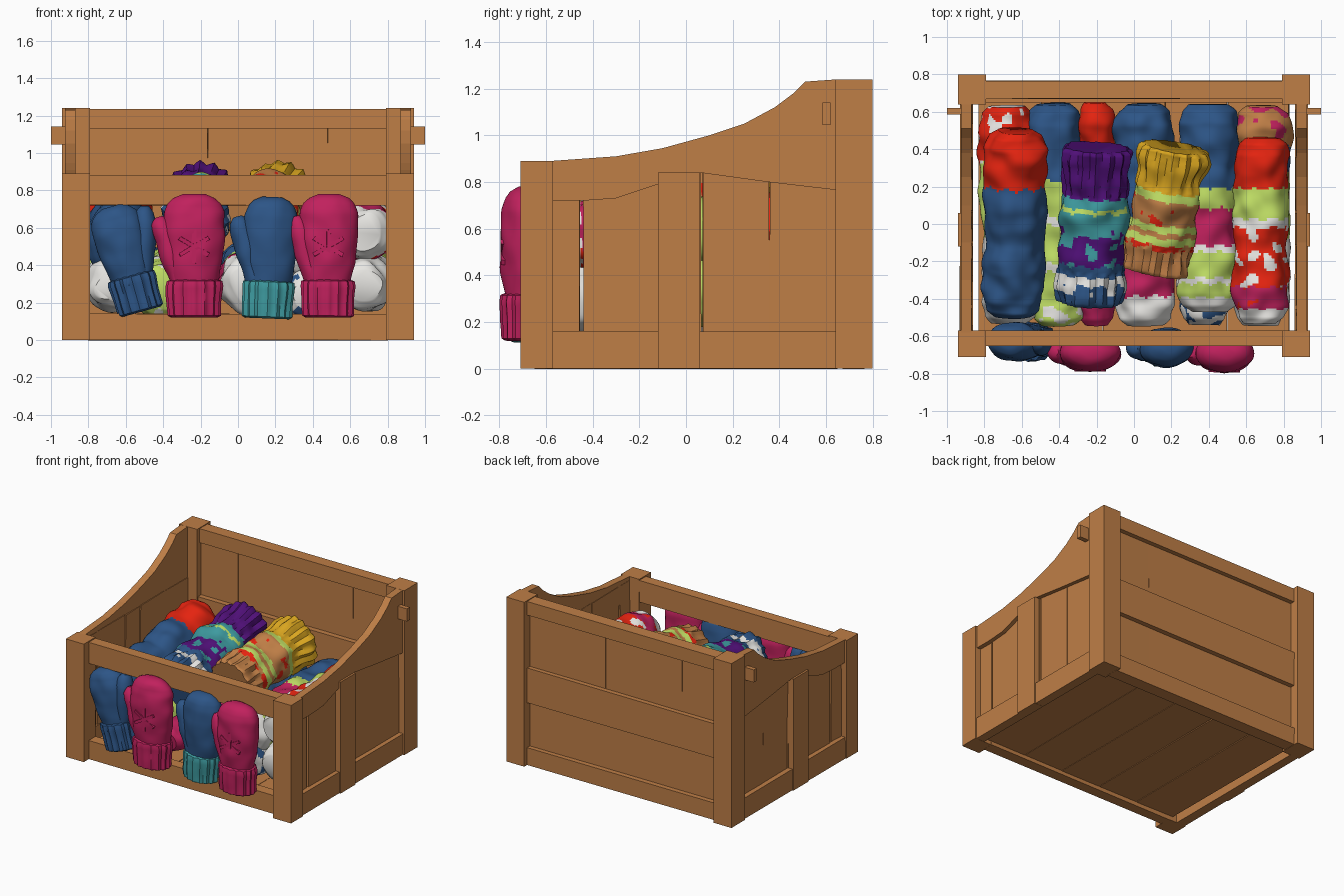
import bpy, bmesh, math, random
from mathutils import Vector, Matrix, noise

if "Cube" in bpy.data.objects:
    bpy.data.objects.remove(bpy.data.objects["Cube"])

random.seed(4)
COLOURS = {
    "wood": (0.52, 0.21, 0.062), "magenta": (0.53, 0.015, 0.11),
    "blue": (0.026, 0.091, 0.242), "teal": (0.048, 0.328, 0.352),
    "red": (0.78, 0.017, 0.005), "purple": (0.08, 0.005, 0.188),
    "yellow": (0.70, 0.38, 0.014), "lime": (0.515, 0.716, 0.127),
    "white": (0.83, 0.82, 0.79)}
MATS = {}
for cname, c in COLOURS.items():
    MATS[cname] = bpy.data.materials.new(cname)
    MATS[cname].diffuse_color = (*c, 1)
soft = []


def finish(name, bm, mats):
    bmesh.ops.recalc_face_normals(bm, faces=bm.faces)
    me = bpy.data.meshes.new(name)
    bm.to_mesh(me)
    bm.free()
    for m in mats:
        me.materials.append(MATS[m])
    ob = bpy.data.objects.new(name, me)
    bpy.context.collection.objects.link(ob)
    return ob


def box(name, x, y, z, jitter=0.0, mat="wood", M=None):
    bm = bmesh.new()
    bmesh.ops.create_cube(bm, size=1)
    for v in bm.verts:
        v.co = [(a + b) / 2 + c * abs(b - a) + random.uniform(-jitter, jitter)
                for (a, b), c in zip((x, y, z), v.co)]
    if M:
        bm.transform(M)
    return finish(name, bm, [mat])


def sample(keys, z):
    """Linear interpolation of (z, rx, ry) key rings."""
    for a, b in zip(keys, keys[1:]):
        if z <= b[0]:
            t = (z - a[0]) / (b[0] - a[0])
            return [p + (q - p) * t for p, q in zip(a[1:], b[1:])]
    return keys[-1][1:]


def loft(name, keys, colour, M, rib=lambda t: 0, lump=0.012, n=64, steps=30):
    """Round knitted form along local z; colour(t, angle, point) names each face."""
    bm = bmesh.new()
    z0, z1 = keys[0][0], keys[-1][0]
    seed = Vector([random.uniform(0, 50) for _ in range(3)])
    rings = []
    for i in range(steps + 1):
        t = i / steps
        t = t * 0.6 + 0.4 * (0.5 - 0.5 * math.cos(math.pi * t))
        z = z0 + (z1 - z0) * t
        rx, ry = sample(keys, z)
        ring = []
        for j in range(n):
            a = 2 * math.pi * j / n
            k = 1 + rib(t) * math.cos(a * 16)
            p = Vector((rx * k * math.cos(a), ry * k * math.sin(a), z))
            d = Vector((math.cos(a), math.sin(a), 0))
            ring.append(bm.verts.new(p + d * lump * noise.noise(p * 9 + seed)))
        rings.append((t, ring))
    used = []

    def paint(f, t, a, p):
        c = colour(t, a, p * 11 + seed)
        if c not in used:
            used.append(c)
        f.material_index = used.index(c)
    for (t0, r0), (t1, r1) in zip(rings, rings[1:]):
        for j in range(n):
            k = (j + 1) % n
            f = bm.faces.new((r0[j], r0[k], r1[k], r1[j]))
            paint(f, (t0 + t1) / 2, 2 * math.pi * j / n, f.calc_center_median())
    for t, r in (rings[0], rings[-1]):
        f = bm.faces.new(r)
        paint(f, t, 0, Vector((0, 0, 0)))
    bm.transform(M)
    soft.append(finish(name, bm, used))


def roll(name, p0, p1, r, stripes, cuffs=()):
    """Rolled knit from front p0 to back p1; stripes are (end, colour[, patch])."""
    p0, p1 = Vector(p0), Vector(p1)
    L = (p1 - p0).length
    prof = [(0, .6), (.03, .84), (.09, .99), (.25, 1.02), (.4, .93), (.58, 1.02),
            (.7, .95), (.91, 1.02), (.97, .86), (1, .6)]
    if any(c[0] == 0 for c in cuffs):
        prof[:3] = [(0, .93), (.02, .98), (.09, 1)]
    if any(c[1] == 1 for c in cuffs):
        prof[-3:] = [(.91, 1.04), (.98, 1.03), (1, .95)]

    def colour(t, a, p):
        w = t + 0.008 * math.sin(a * 9)
        for s in stripes:
            if w <= s[0]:
                break
        return s[2] if len(s) > 2 and noise.noise(p * 1.3) > 0.22 else s[1]
    M = Matrix.Translation(p0) @ (p1 - p0).to_track_quat('Z', 'Y').to_matrix().to_4x4()
    loft(name, [(t * L, r * k, r * k) for t, k in prof], colour, M,
         lambda t: 0.05 if any(a <= t <= b for a, b in cuffs) else 0, 0.03, steps=84)


def mitten(name, x, y, z, h, side, body, cuff, tilt=0, width=1.0, star=False):
    M = Matrix.Translation((x, y, z)) @ Matrix.Rotation(tilt, 4, 'Y')
    S = M @ Matrix.Diagonal((width, 1, 1, 1))
    loft(name + "_hand", [(.17, .125, .085), (.3, .15, .1), (.45, .165, .105),
         (h - .1, .16, .1), (h - .05, .14, .085), (h - .02, .11, .065),
         (h, .06, .03)], lambda *a: body, S)
    loft(name + "_cuff", [(0, .12, .08), (.01, .138, .098), (.17, .146, .105),
         (.2, .14, .1), (.205, .11, .08)], lambda *a: cuff, S, lambda t: .05, .006, steps=14)
    T = M @ Matrix.Translation((side * .08 * width, 0, .2)) @ Matrix.Rotation(side * .30, 4, 'Y')
    loft(name + "_thumb", [(0, .05, .06), (.15, .065, .07), (.27, .06, .065),
         (.33, .045, .045), (.355, .02, .02)], lambda *a: body, T, n=32, steps=16)
    if star:   # raised knitted star
        for k in range(3):
            R = M @ Matrix.Translation((0, -.095, .38)) @ Matrix.Rotation(k * math.pi / 3, 4, 'Y')
            box(name + "_star", (-.011, .011), (-.008, .008), (-.09, .09), 0.002, body, R)


# Corner posts, side walls and pegs
curve = [(-.58, .89), (-.3, .91), (-.1, .945), (.1, 1.0), (.25, 1.05), (.38, 1.12),
         (.46, 1.18), (.51, 1.23), (.65, 1.24)]
under = [(.65, .765), (.35, .80), (.06, .84), (-.12, .79), (-.3, .73), (-.44, .72), (-.58, .72)]
for s in (-1, 1):
    X = lambda a, b: (min(s * a, s * b), max(s * a, s * b))
    box("front_post", X(.79, .94), (-.71, -.57), (0, .89))
    box("back_post", X(.79, .94), (.64, .8), (0, 1.24))
    box("side_bottom_rail", X(.86, .93), (-.58, .65), (0, .16), .002)
    box("side_batten", X(.87, .94), (-.12, .06), (0, .84))
    for a, b in ((-.57, -.452), (-.437, -.118), (-.11, .062), (.07, .355), (.36, .64)):
        box("side_board", X(.865, .895), (a, b), (.1, .86), .004)
    box("side_peg", X(.88, 1.0), (.585, .62), (1.045, 1.14))
    bm = bmesh.new()
    f = bm.faces.new([bm.verts.new((s * .87, y, z)) for y, z in curve + under])
    ex = bmesh.ops.extrude_face_region(bm, geom=[f])
    bmesh.ops.translate(bm, vec=(s * .055, 0, 0),
                        verts=[v for v in ex["geom"] if isinstance(v, bmesh.types.BMVert)])
    finish("side_curved_rail", bm, ["wood"])

# Front and back rails
box("front_bottom_rail", (-.8, .8), (-.65, -.57), (0, .14), .002)
box("front_top_rail", (-.8, .8), (-.65, -.57), (.72, .88), .002)
box("back_bottom_rail", (-.8, .8), (.67, .765), (0, .13), .002)
box("back_middle_rail", (-.8, .8), (.65, .765), (.47, .73), .002)
box("back_top_rail", (-.8, .8), (.67, .765), (1.13, 1.235), .002)

# Back boards and floor boards
for i in range(5):
    a = -.8 + i * .32
    box("back_board", (a, a + .319), (.69, .73), (.05, 1.17), .002)
    a = -.83 + i * .332
    box("floor_board", (a + .002, a + .33), (-.6, .68), (.03, .08), .003)

# Lower layer of rolled knitwear
roll("low_roll_left", (-.66, -.53, .29), (-.68, .63, .36), .15,
     [(.4, "white"), (.75, "lime"), (1, "red", "white")])
roll("low_roll_lime", (-.40, -.54, .26), (-.43, .64, .36), .15,
     [(.12, "lime", "white"), (.25, "lime"), (.29, "white"), (.46, "lime"),
      (.5, "white"), (.66, "lime"), (1, "blue")])
roll("low_roll_red", (-.20, -.54, .25), (-.2, .65, .38), .1,
     [(.3, "magenta"), (.6, "white"), (1, "red")])
roll("low_roll_magenta", (.06, -.54, .29), (.05, .64, .38), .16,
     [(.14, "white"), (.35, "magenta"), (.5, "lime"), (1, "blue")])
roll("low_roll_right", (.68, -.54, .29), (.69, .63, .38), .145,
     [(.4, "white"), (.7, "lime"), (.82, "blue"), (1, "wood", "magenta")])
roll("low_roll_white", (.38, -.54, .24), (.4, .55, .24), .14,
     [(.14, "white", "blue"), (1, "white")])

# Middle and upper rolls
roll("middle_roll_lime", (.40, -.47, .44), (.40, .64, .46), .16,
     [(.07, "white"), (.14, "lime"), (.17, "white"), (.29, "lime"), (.32, "white"),
      (.5, "magenta"), (.6, "lime"), (1, "blue")])
roll("left_roll", (-.65, -.49, .5), (-.63, .5, .68), .168,
     [(.70, "blue"), (1, "red")])
roll("right_roll", (.68, -.53, .57), (.68, .46, .61), .147,
     [(.08, "white"), (.2, "magenta", "red"), (.52, "red", "white"), (.57, "white"),
      (.73, "lime"), (1, "red")])
roll("purple_roll", (-.24, -.42, .62), (-.2, .41, .77), .178,
     [(.08, "blue"), (.14, "white", "blue"), (.19, "white"), (.26, "blue"),
      (.45, "purple", "teal"), (.52, "teal", "purple"), (.6, "teal"), (.63, "lime", "teal"),
      (.69, "teal"), (1, "purple")], [(0, .22), (.7, 1)])
roll("yellow_roll", (.11, -.25, .66), (.22, .41, .78), .178,
     [(.2, "wood"), (.25, "red", "wood"), (.31, "lime"), (.35, "wood"), (.4, "lime"),
      (.6, "wood", "red"), (.66, "lime"), (1, "yellow")], [(0, .22), (.67, 1)])

# Mittens hanging on the front
mitten("mitten_blue_left", -.52, -.63, .15, .585, 1, "blue", "blue", -.27, .86)
mitten("mitten_magenta_left", -.235, -.685, .12, .66, -1, "magenta", "magenta", 0, 1, True)
mitten("mitten_blue_right", .155, -.66, .115, .65, -1, "blue", "teal", .04, .92)
mitten("mitten_magenta_right", .48, -.69, .12, .66, -1, "magenta", "magenta", .01, .96, True)

# Smooth knitwear, flat timber
bpy.ops.object.select_all(action='DESELECT')
for ob in soft:
    ob.select_set(True)
bpy.context.view_layer.objects.active = soft[0]
bpy.ops.object.shade_smooth_by_angle(angle=math.radians(45))

for m in bpy.data.materials:
    if m.users and not m.is_grease_pencil:
        m.use_nodes = True
        m.node_tree.nodes["Principled BSDF"].inputs["Base Color"].default_value = m.diffuse_color
